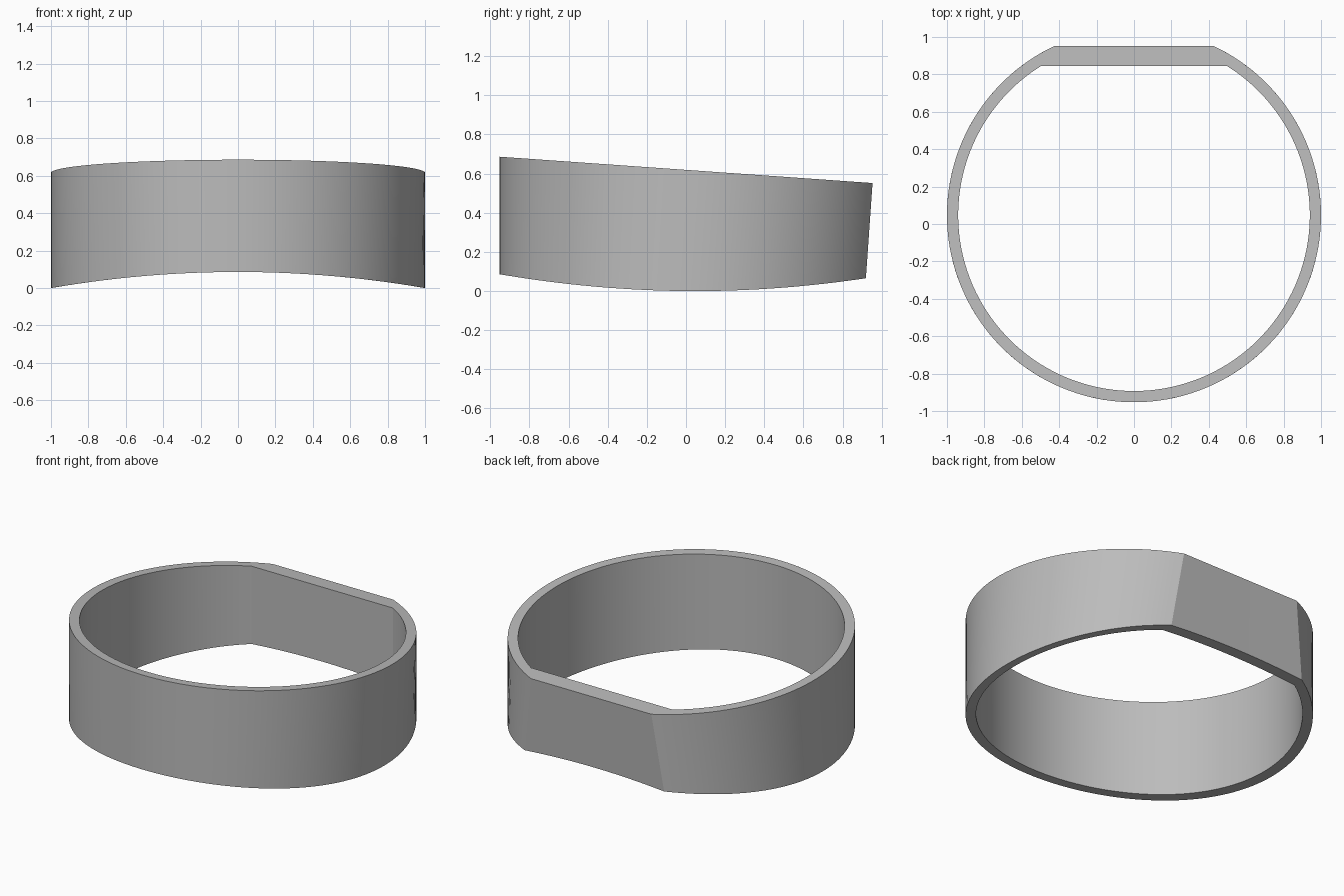
import bpy
import bmesh
import math

cube = bpy.data.objects.get("Cube")
if cube:
    bpy.data.objects.remove(cube, do_unlink=True)

CY = 0.047            # centre of the round part
R_OUT, R_IN = 1.0, 0.94
ARC, FLAT = 120, 24   # segments round the band and along the flat
ARCH = 0.086          # rise of the arched underside


def top_z(x, y):
    return 0.619 - 0.0706 * y


def bottom_z(x, y):
    radius = (1 + ARCH ** 2) / (2 * ARCH)
    return ARCH - radius + math.sqrt(radius ** 2 - x * x)


def outline(radius, flat_y):
    """Circle cut by a straight chord at the back."""
    half = math.acos((flat_y - CY) / radius)
    corner = radius * math.sin(half)
    points = []
    for i in range(ARC):
        a = half + (2 * math.pi - 2 * half) * i / ARC
        points.append((radius * math.sin(a), CY + radius * math.cos(a)))
    for i in range(FLAT):
        points.append((-corner + 2 * corner * i / FLAT, flat_y))
    return points


def add_loop(bm, points, height):
    return [bm.verts.new((x, y, height(x, y))) for x, y in points]


# Band: outer flat leans outward towards the top, inner flat is upright
bm = bmesh.new()
loops = [
    add_loop(bm, outline(R_OUT, 0.953), top_z),
    add_loop(bm, outline(R_OUT, 0.919), bottom_z),
    add_loop(bm, outline(R_IN, 0.845), bottom_z),
    add_loop(bm, outline(R_IN, 0.845), top_z),
]
count = ARC + FLAT
for k, loop in enumerate(loops):
    below = loops[(k + 1) % len(loops)]
    for i in range(count):
        j = (i + 1) % count
        bm.faces.new((loop[i], loop[j], below[j], below[i]))
bmesh.ops.recalc_face_normals(bm, faces=bm.faces)
mesh = bpy.data.meshes.new("ring_band")
bm.to_mesh(mesh)
bm.free()

band = bpy.data.objects.new("ring_band", mesh)
bpy.context.collection.objects.link(band)

# Plain grey finish
grey = bpy.data.materials.new("plain_grey")
grey.use_nodes = True
colour = (0.5, 0.5, 0.5, 1.0)
grey.diffuse_color = colour
grey.node_tree.nodes["Principled BSDF"].inputs["Base Color"].default_value = colour
mesh.materials.append(grey)

bpy.context.view_layer.objects.active = band
band.select_set(True)
bpy.ops.object.shade_smooth_by_angle(angle=math.radians(15))
